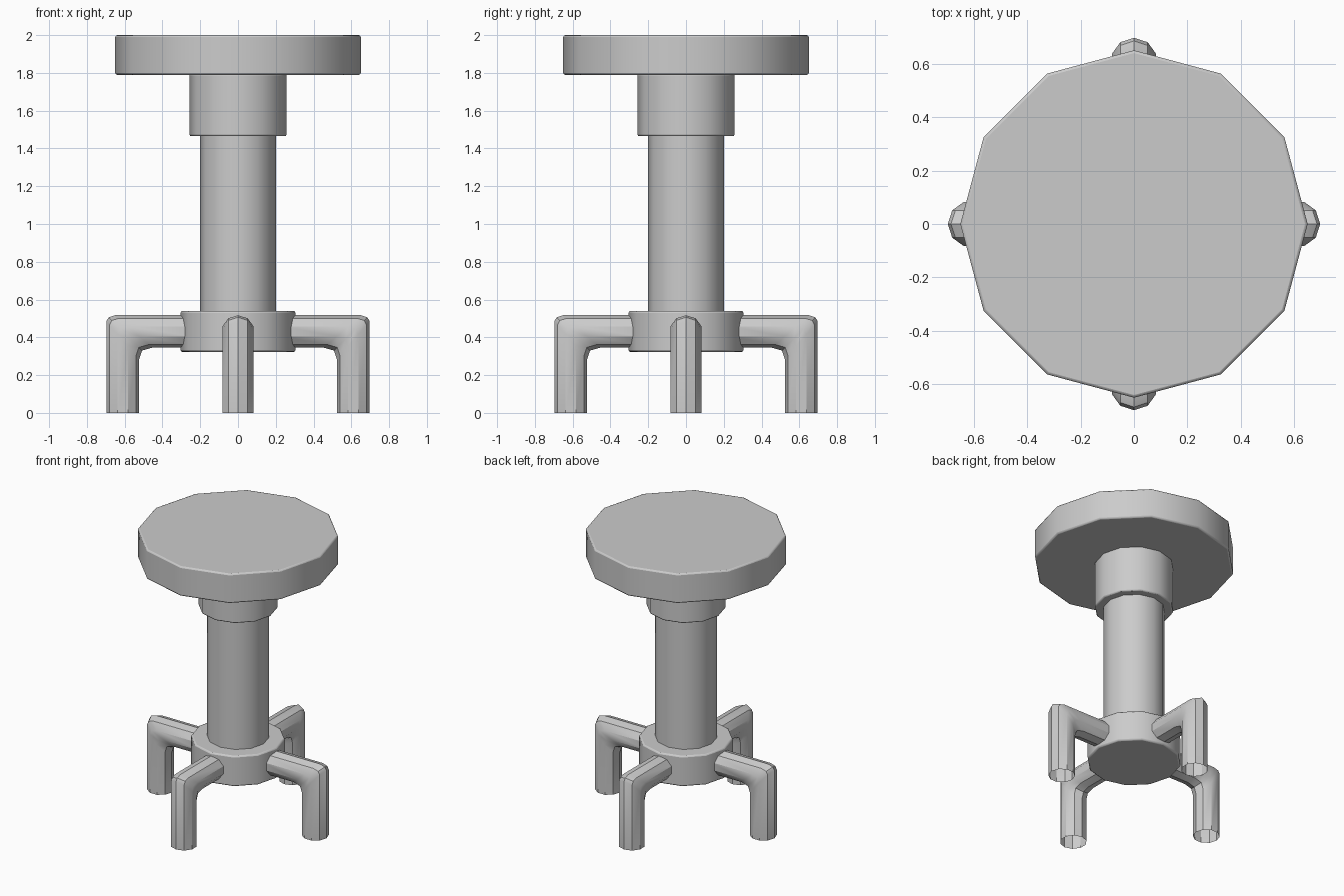
import bpy
import bmesh
from math import cos, sin, pi, radians

if "Cube" in bpy.data.objects:
    bpy.data.objects.remove(bpy.data.objects["Cube"])


def smooth(obj):
    bpy.ops.object.select_all(action='DESELECT')
    bpy.context.view_layer.objects.active = obj
    obj.select_set(True)
    bpy.ops.object.shade_smooth_by_angle(angle=radians(34))


def disc(name, radius, z0, z1, bevel=0.0):
    """Twelve-sided cylinder between two heights, with slightly softened rims."""
    bpy.ops.mesh.primitive_cylinder_add(vertices=12, radius=radius, depth=z1 - z0,
                                        location=(0, 0, (z0 + z1) / 2))
    obj = bpy.context.object
    obj.name = name
    smooth(obj)
    if bevel:
        mod = obj.modifiers.new("rim", 'BEVEL')
        mod.width = bevel
        mod.segments = 2
        mod.limit_method = 'ANGLE'
        mod.angle_limit = radians(45)


def leg(name, angle):
    """Bent ten-sided open tube; each ring spans an outer and an inner (r, z) point."""
    rings = [((0.697, 0.0), (0.523, 0.0)),
             ((0.697, 0.485), (0.523, 0.285)),
             ((0.685, 0.506), (0.508, 0.33)),
             ((0.65, 0.517), (0.455, 0.345)),
             ((0.24, 0.517), (0.24, 0.345))]
    sides, half_width = 10, 0.087
    bm = bmesh.new()
    loops = []
    for (ro, zo), (ri, zi) in rings:
        loop = []
        for k in range(sides):
            a = 2 * pi * k / sides
            t = (1 - cos(a)) / 2
            r, z, w = ro + (ri - ro) * t, zo + (zi - zo) * t, half_width * sin(a)
            loop.append(bm.verts.new((r * cos(angle) - w * sin(angle),
                                      r * sin(angle) + w * cos(angle), z)))
        loops.append(loop)
    for a, b in zip(loops, loops[1:]):
        for k in range(sides):
            n = (k + 1) % sides
            bm.faces.new((a[k], a[n], b[n], b[k]))
    mesh = bpy.data.meshes.new(name)
    bm.to_mesh(mesh)
    bm.free()
    obj = bpy.data.objects.new(name, mesh)
    bpy.context.collection.objects.link(obj)
    smooth(obj)


# Seat, collar, post and hub
disc("seat", 0.65, 1.79, 2.0, 0.01)
disc("seat_collar", 0.256, 1.465, 1.795, 0.008)
disc("post", 0.2, 0.53, 1.475)
disc("hub", 0.304, 0.323, 0.54, 0.01)

# Four legs
for i, side in enumerate(("right", "back", "left", "front")):
    leg(side + "_leg", i * pi / 2)
